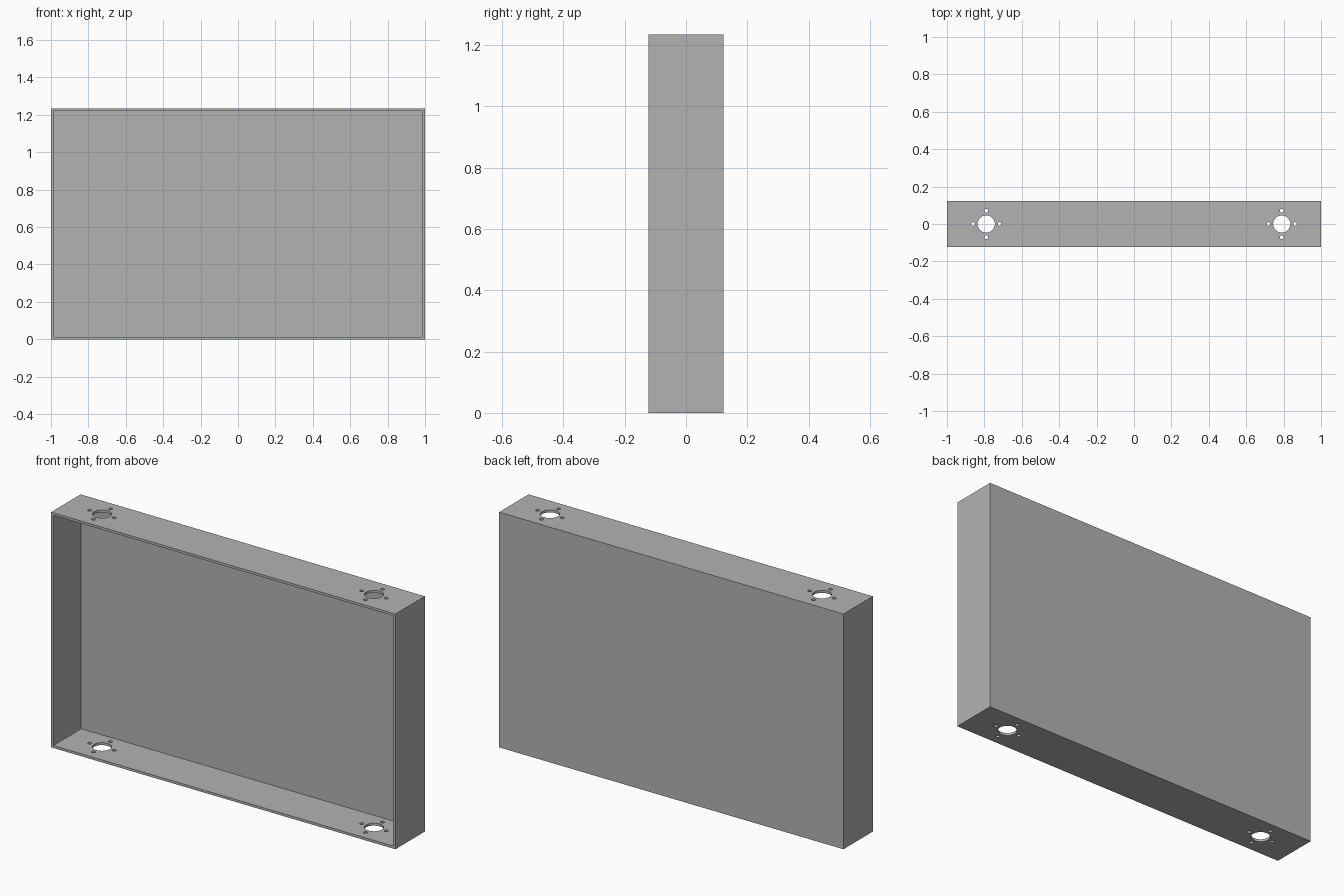
import bpy
import math

WIDTH, DEPTH, HEIGHT = 2.0, 0.244, 1.235
WALL = 0.013
HOLE_X = 0.79
BOLT_RING = 0.071

cube = bpy.data.objects.get("Cube")
if cube:
    bpy.data.objects.remove(cube, do_unlink=True)

grey = bpy.data.materials.new("plain_grey")
grey.use_nodes = True
colour = (0.45, 0.45, 0.45, 1)
grey.diffuse_color = colour
grey.node_tree.nodes["Principled BSDF"].inputs["Base Color"].default_value = colour


def box(name, size, location):
    bpy.ops.mesh.primitive_cube_add(size=1, location=location)
    ob = bpy.context.object
    ob.name = name
    ob.scale = size
    bpy.ops.object.transform_apply(location=True, rotation=False, scale=True)
    ob.data.materials.append(grey)
    return ob


def drill(name, x, y, radius, sides):
    bpy.ops.mesh.primitive_cylinder_add(
        vertices=sides, radius=radius, depth=HEIGHT + 0.2, location=(x, y, HEIGHT / 2))
    ob = bpy.context.object
    ob.name = name
    ob.data.materials.append(grey)
    return ob


def cut(target, cutter):
    mod = target.modifiers.new(cutter.name, 'BOOLEAN')
    mod.operation = 'DIFFERENCE'
    mod.solver = 'EXACT'
    mod.object = cutter
    bpy.context.view_layer.objects.active = target
    bpy.ops.object.modifier_apply(modifier=mod.name)
    bpy.data.objects.remove(cutter, do_unlink=True)


# Shallow case, open at the front
case = box("open_case", (WIDTH, DEPTH, HEIGHT), (0, 0, HEIGHT / 2))
cavity = box("cavity_cutter", (WIDTH - 2 * WALL, DEPTH, HEIGHT - 2 * WALL),
             (0, -WALL, HEIGHT / 2))
cut(case, cavity)

# Large holes with four bolt holes each, through the top and bottom
for x in (-HOLE_X, HOLE_X):
    cut(case, drill("main_hole_cutter", x, 0, 0.046, 48))
    for i in range(4):
        angle = i * math.pi / 2
        cut(case, drill("bolt_hole_cutter", x + BOLT_RING * math.cos(angle),
                        BOLT_RING * math.sin(angle), 0.01, 20))

# Crisp panels with rounded hole walls
bpy.ops.object.select_all(action='DESELECT')
case.select_set(True)
bpy.context.view_layer.objects.active = case
bpy.ops.object.shade_smooth_by_angle(angle=math.radians(30))
